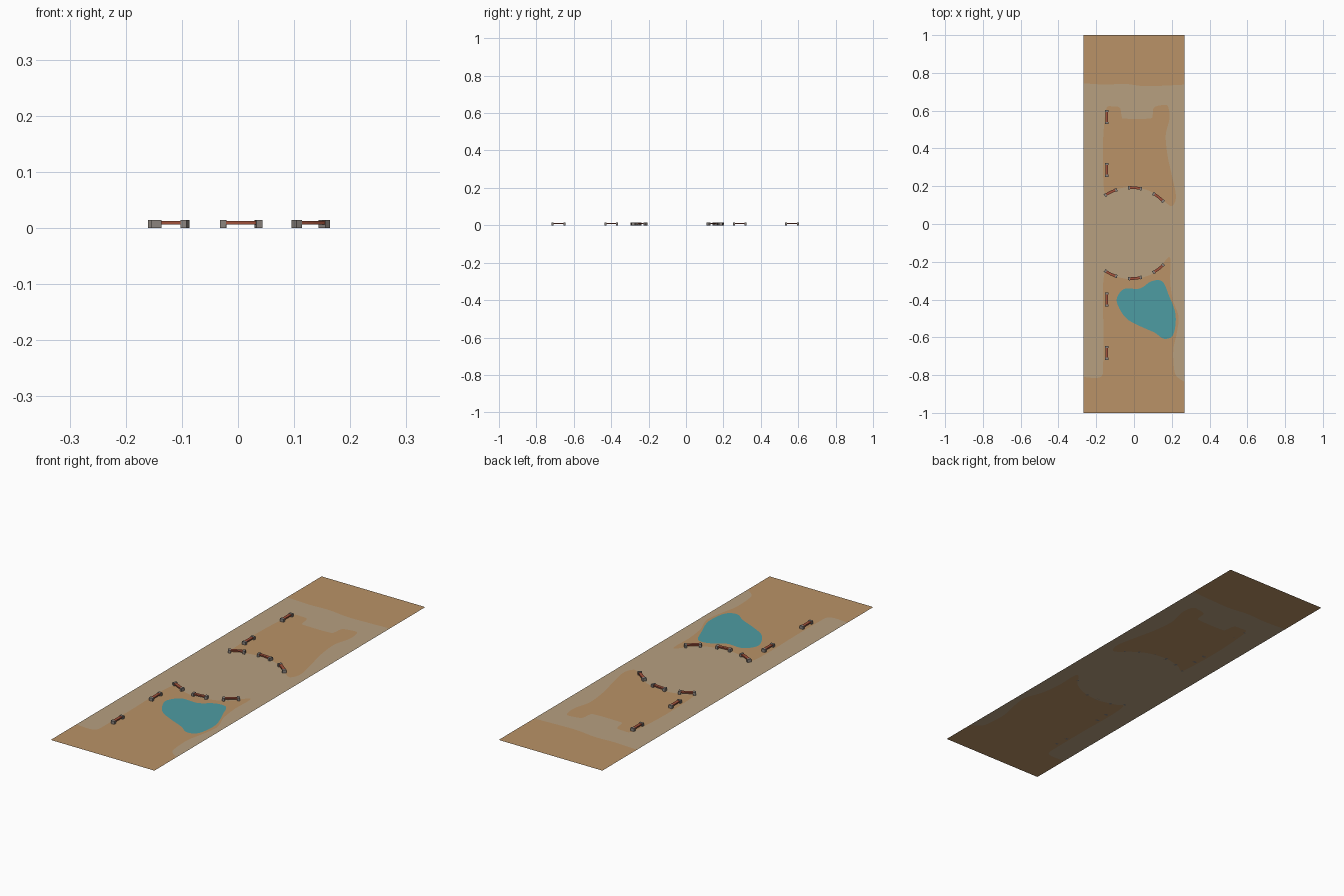
import bpy, math
from mathutils import Vector
from mathutils.geometry import tessellate_polygon

if "Cube" in bpy.data.objects:
    bpy.data.objects.remove(bpy.data.objects["Cube"])


def material(name, rgb):
    m = bpy.data.materials.new(name)
    m.diffuse_color = (*rgb, 1)
    m.use_nodes = True
    m.node_tree.nodes["Principled BSDF"].inputs["Base Color"].default_value = m.diffuse_color
    return m


SAND = material("sand", (0.49, 0.29, 0.135))
PATH = material("gravel path", (0.474, 0.352, 0.216))
WATER = material("teal water", (0.076, 0.332, 0.361))
STONE = material("grey stone", (0.26, 0.23, 0.21))
WOOD = material("red brown wood", (0.36, 0.085, 0.045))


def add_mesh(name, verts, faces, mats, face_mats=None):
    me = bpy.data.meshes.new(name)
    me.from_pydata(verts, [], faces)
    for m in mats:
        me.materials.append(m)
    if face_mats:
        for p, i in zip(me.polygons, face_mats):
            p.material_index = i
    ob = bpy.data.objects.new(name, me)
    bpy.context.collection.objects.link(ob)
    return ob


def smooth(pts, closed=True, steps=5):
    """Soft curve through the given outline points."""
    p = [Vector(q) for q in pts]
    n = len(p)
    out = []
    for i in range(n if closed else n - 1):
        if closed:
            a, b, c, d = (p[(i + k) % n] for k in (-1, 0, 1, 2))
        else:
            a, b, c, d = (p[min(max(i + k, 0), n - 1)] for k in (-1, 0, 1, 2))
        for s in range(steps):
            t = s / steps
            out.append(b + 0.5 * t * ((c - a) + t * ((2 * a - 5 * b + 4 * c - d)
                       + t * (3 * (b - c) + d - a))))
    if not closed:
        out.append(p[-1])
    return out


def flat(name, mat, loops, z=0.0):
    """Flat upward-facing area; further loops are holes."""
    loops = [[Vector((q[0], q[1], z)) for q in l] for l in loops]
    verts = [v for l in loops for v in l]
    faces = []
    for t in tessellate_polygon(loops):
        a, b, c = (verts[i] for i in t)
        k = (b - a).cross(c - a).z
        if abs(k) > 1e-10:
            faces.append(tuple(t) if k > 0 else tuple(reversed(t)))
    return add_mesh(name, verts, faces, [mat])


W = 0.268
CX, CY, R = -0.018, -0.048, 0.241   # round plaza


def plaza(deg, r=R):
    a = math.radians(deg)
    return (CX + r * math.cos(a), CY + r * math.sin(a))


# Shared outlines of the ground areas
top_edge = smooth([(-W, 0.745), (-0.15, 0.738), (-0.05, 0.742), (0.05, 0.73),
                   (0.15, 0.732), (W, 0.738)], False)
low_edge = smooth([(-W, -0.81), (-0.20, -0.815), (-0.168, -0.80), (-0.163, -0.74),
                   (-0.162, -0.55), (-0.165, -0.40), (-0.162, -0.30), (-0.15, -0.253)]
                  + [plaza(d, R + 0.003) for d in (246, 268, 290, 308)] +
                  [(0.165, -0.195), (0.188, -0.175), (0.194, -0.21), (0.192, -0.30),
                   (0.205, -0.40), (0.236, -0.49), (0.226, -0.58), (0.208, -0.67),
                   (0.214, -0.78), (0.235, -0.815), (W, -0.835)], False)
island = smooth([(-0.145, 0.615), (-0.11, 0.622), (-0.075, 0.615), (-0.065, 0.57),
                 (-0.05, 0.558), (0.08, 0.558), (0.098, 0.575), (0.105, 0.615),
                 (0.14, 0.628), (0.178, 0.625), (0.188, 0.56), (0.168, 0.47),
                 (0.178, 0.36), (0.20, 0.26), (0.222, 0.15), (0.208, 0.10), (0.185, 0.10)]
                + [plaza(d, R + 0.003) for d in (52, 70, 92, 112)] +
                [(-0.152, 0.157), (-0.163, 0.25), (-0.165, 0.40), (-0.158, 0.53)])

flat("back_sand", SAND, [top_edge + [(W, 1), (-W, 1)]])
flat("front_sand", SAND, [[(-W, -1), (W, -1)] + low_edge[::-1]])
flat("middle_sand", SAND, [island])
flat("gravel_path", PATH, [low_edge + top_edge[::-1], island])
flat("pond", WATER, [smooth([(-0.09, -0.39), (-0.05, -0.343), (0.03, -0.342),
     (0.093, -0.303), (0.15, -0.304), (0.183, -0.374), (0.22, -0.48), (0.208, -0.585),
     (0.16, -0.608), (0.109, -0.575), (0.03, -0.54), (-0.04, -0.50),
     (-0.082, -0.438)])], 0.001)


def bench(name, place):
    """Stone end blocks with a plank between; place maps (along, across) to the ground."""
    verts, faces, mats = [], [], []

    def bar(u0, u1, hw, z0, z1, n, mi):
        base = len(verts)
        for i in range(n + 1):
            u = u0 + (u1 - u0) * i / n
            for v, z in ((-hw, z0), (hw, z0), (hw, z1), (-hw, z1)):
                verts.append((*place(u, v), z))
        fs = [(base + 3, base + 2, base + 1, base),
              tuple(base + 4 * n + k for k in range(4))]
        for i in range(n):
            o = base + 4 * i
            fs += [(o + k, o + (k + 1) % 4, o + 4 + (k + 1) % 4, o + 4 + k) for k in range(4)]
        faces.extend(fs)
        mats.extend([mi] * len(fs))

    for s in (-1, 1):
        bar(s * 0.0315 - 0.0055, s * 0.0315 + 0.0055, 0.009, 0, 0.014, 1, 0)
    bar(-0.026, 0.026, 0.007, 0.0065, 0.0125, 4, 1)
    ob = add_mesh(name, verts, faces, [STONE, WOOD], mats)
    # outward normals
    import bmesh
    bm = bmesh.new()
    bm.from_mesh(ob.data)
    bmesh.ops.recalc_face_normals(bm, faces=bm.faces)
    bm.to_mesh(ob.data)
    bm.free()


# Straight benches along the left walk
for i, y in enumerate((0.567, 0.287, -0.40, -0.682)):
    bench(f"straight_bench_{i}", lambda u, v, y=y: (-0.145 + v, y + u))

# Curved benches around the plaza, mirrored front to back
for side in (1, -1):
    for i, d in enumerate((116, 84.5, 52)):
        bench(f"curved_bench_{'back' if side > 0 else 'front'}_{i}",
              lambda u, v, d=d * side: plaza(d + math.degrees(u / R), R + v))
